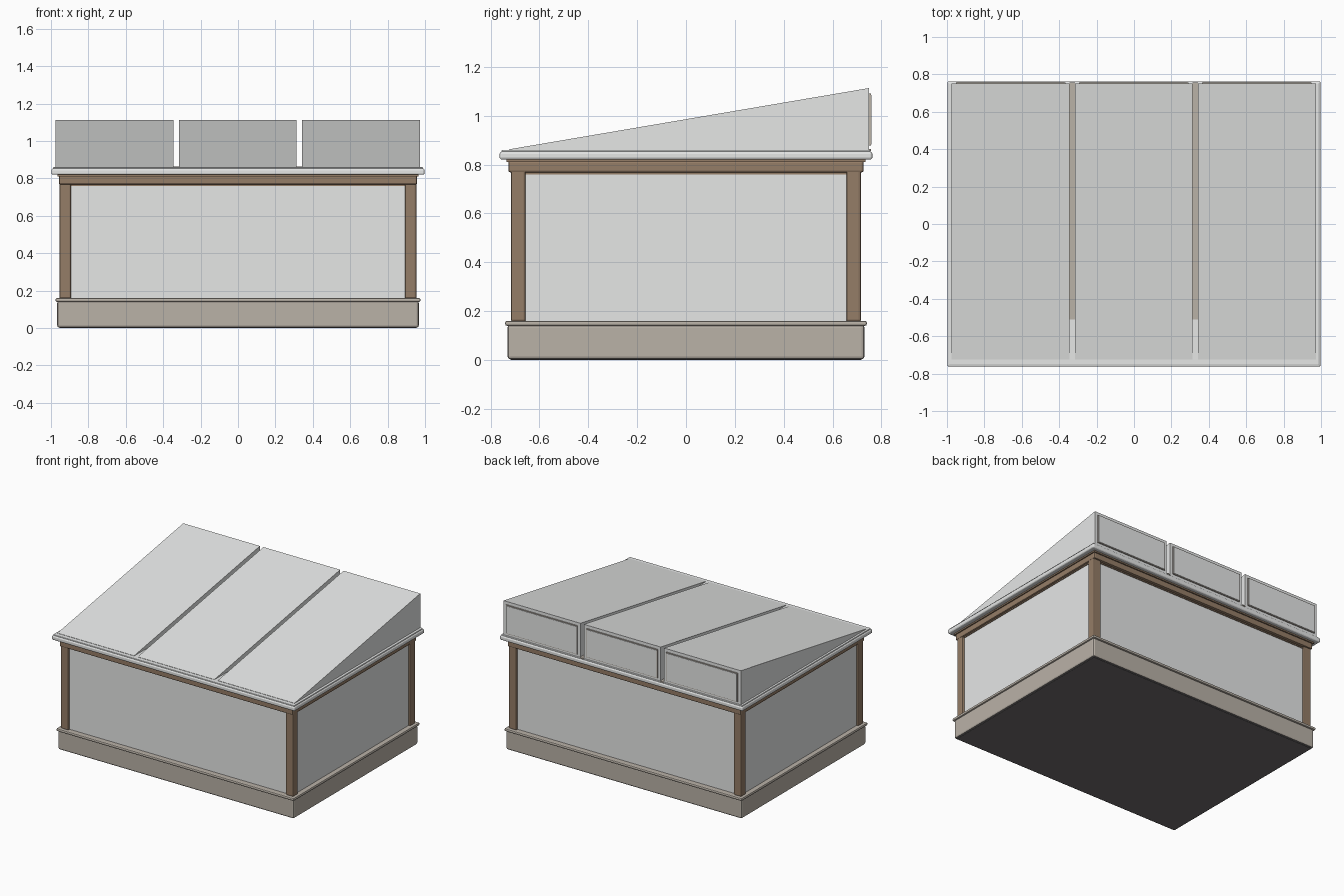
import bpy, bmesh
from mathutils import Vector

if "Cube" in bpy.data.objects:
    bpy.data.objects.remove(bpy.data.objects["Cube"])


def material(name, rgb):
    m = bpy.data.materials.new(name)
    m.diffuse_color = (*rgb, 1)
    m.use_nodes = True
    m.node_tree.nodes["Principled BSDF"].inputs["Base Color"].default_value = m.diffuse_color
    return m


PALE = material("pale grey", (0.80, 0.81, 0.805))
STONE = material("warm beige", (0.49, 0.445, 0.39))
WOOD = material("brown wood", (0.30, 0.205, 0.135))
DARK = material("dark underside", (0.16, 0.15, 0.155))


def finish(name, bm, mat, bevel=0, segments=2):
    bmesh.ops.recalc_face_normals(bm, faces=bm.faces[:])
    mesh = bpy.data.meshes.new(name)
    bm.to_mesh(mesh)
    bm.free()
    mesh.materials.append(mat)
    ob = bpy.data.objects.new(name, mesh)
    bpy.context.collection.objects.link(ob)
    if bevel:
        mod = ob.modifiers.new("rounded edges", "BEVEL")
        mod.width = bevel
        mod.segments = segments
    return ob


def box(name, lo, hi, mat, bevel=0, segments=2):
    bm = bmesh.new()
    bmesh.ops.create_cube(bm, size=1)
    lo, hi = Vector(lo), Vector(hi)
    for v in bm.verts:
        v.co = (lo + hi) / 2 + v.co * (hi - lo)
    return finish(name, bm, mat, bevel, segments)


def slab(name, x, y, z0, z1, mat, bevel=0, segments=2):
    return box(name, (-x, -y, z0), (x, y, z1), mat, bevel, segments)


def wedge(name, x0, x1, profile, mat):
    # side profile (y, z) extruded along x
    bm = bmesh.new()
    face = bm.faces.new([bm.verts.new((x0, y, z)) for y, z in profile])
    new = bmesh.ops.extrude_face_region(bm, geom=[face])["geom"]
    verts = [g for g in new if isinstance(g, bmesh.types.BMVert)]
    bmesh.ops.translate(bm, vec=(x1 - x0, 0, 0), verts=verts)
    return finish(name, bm, mat)


# Plinth with its dark underside, and its ledge
plinth = slab("plinth", 0.967, 0.73, 0.002, 0.145, STONE, 0.012)
plinth.data.materials.append(DARK)
for face in plinth.data.polygons:
    if face.normal.z < -0.9:
        face.material_index = 1
slab("plinth_underside", 0.954, 0.717, 0.0, 0.004, DARK)
slab("plinth_ledge", 0.975, 0.74, 0.14, 0.16, STONE, 0.007)

# Walls
slab("wall_panels", 0.94, 0.70, 0.15, 0.78, PALE)

# Corner posts
for sx, side in ((-1, "left"), (1, "right")):
    for sy, end in ((-1, "front"), (1, "back")):
        xs = sorted((sx * 0.892, sx * 0.955))
        ys = sorted((sy * 0.656, sy * 0.717))
        box(f"{end}_{side}_post", (xs[0], ys[0], 0.155),
            (xs[1], ys[1], 0.78), WOOD, 0.01, 2)

# Wooden top beam, neck and grey cornice
slab("top_beam", 0.958, 0.727, 0.768, 0.815, WOOD, 0.008)
slab("beam_lip", 0.945, 0.705, 0.76, 0.77, WOOD)
slab("cornice_neck", 0.965, 0.735, 0.81, 0.825, WOOD)
slab("cornice", 0.998, 0.763, 0.82, 0.853, PALE, 0.01, 3)
slab("cornice_top", 0.99, 0.755, 0.845, 0.86, PALE, 0.005)

# Three sloping roof sections with framed back panels
for x0, x1, side in ((-0.975, -0.345, "left"), (-0.316, 0.314, "middle"),
                     (0.342, 0.972, "right")):
    wedge(f"{side}_roof", x0, x1,
          [(-0.725, 0.852), (0.75, 0.852), (0.75, 1.113), (-0.725, 0.862)], PALE)
    box(f"{side}_back_frame", (x0 + 0.022, 0.745, 0.877),
        (x1 - 0.022, 0.757, 1.09), STONE)
    box(f"{side}_back_pane", (x0 + 0.027, 0.75, 0.882),
        (x1 - 0.027, 0.76, 1.085), PALE)

# Beige strips in the gaps between roof sections
for x0, x1, side in ((-0.345, -0.316, "left"), (0.314, 0.342, "right")):
    box(f"{side}_gap_strip", (x0, -0.51, 0.855), (x1, 0.757, 0.863), STONE)
